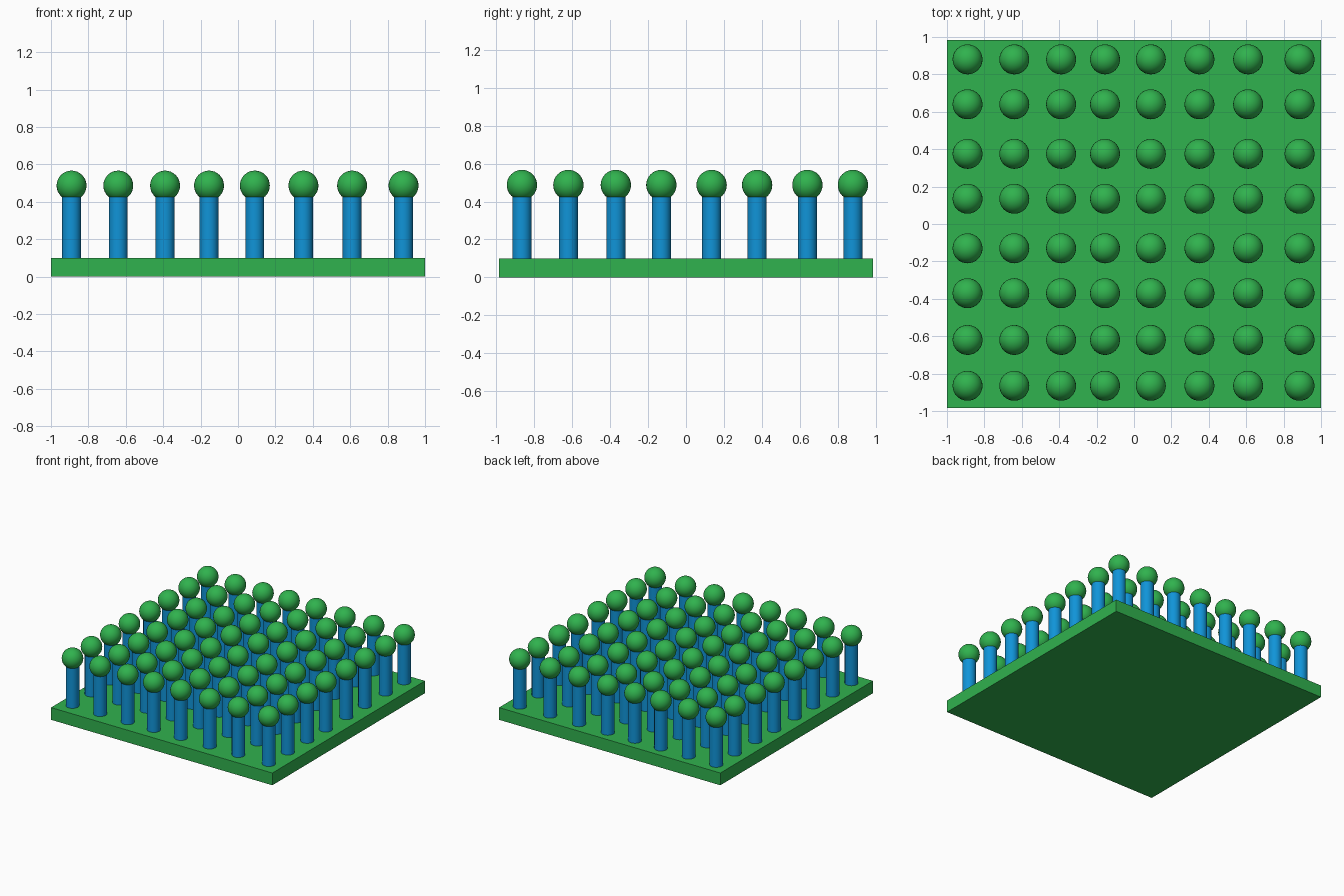
import bpy

if "Cube" in bpy.data.objects:
    bpy.data.objects.remove(bpy.data.objects["Cube"])


def srgb(r, g, b):
    lin = lambda c: c / 12.92 if c <= 0.04045 else ((c + 0.055) / 1.055) ** 2.4
    return (lin(r / 255), lin(g / 255), lin(b / 255), 1.0)


def material(name, color):
    m = bpy.data.materials.new(name)
    m.diffuse_color = color
    m.use_nodes = True
    m.node_tree.nodes["Principled BSDF"].inputs["Base Color"].default_value = m.diffuse_color
    return m


green = material("green", srgb(48, 178, 78))
blue = material("blue", srgb(16, 148, 216))


def finish(name, mat, smooth=False):
    ob = bpy.context.object
    ob.name = name
    ob.data.materials.append(mat)
    if smooth:
        bpy.ops.object.shade_smooth_by_angle()
    return ob


# Slightly uneven grid of pegs
XS = (-0.89, -0.64, -0.39, -0.155, 0.09, 0.35, 0.61, 0.885)
YS = (-0.865, -0.62, -0.37, -0.13, 0.135, 0.375, 0.64, 0.88)
BASE_TOP = 0.10
BALL_Z, BALL_R = 0.487, 0.08
POST_R, POST_TOP = 0.05, 0.44

# Base board
bpy.ops.mesh.primitive_cube_add(size=1, location=(0, 0, BASE_TOP / 2))
board = bpy.context.object
board.scale = (2.0, 1.97, BASE_TOP)
bpy.ops.object.transform_apply(location=False, rotation=False, scale=True)
finish("base_board", green)

# First post and ball, copied to every grid position
post_h = POST_TOP - BASE_TOP
bpy.ops.mesh.primitive_cylinder_add(vertices=32, radius=POST_R, depth=post_h,
                                    location=(XS[0], YS[0], BASE_TOP + post_h / 2))
post = finish("post", blue, True)
bpy.ops.mesh.primitive_uv_sphere_add(segments=32, ring_count=16, radius=BALL_R,
                                     location=(XS[0], YS[0], BALL_Z))
ball = finish("ball", green, True)

for x in XS:
    for y in YS:
        if (x, y) == (XS[0], YS[0]):
            continue
        for part in (post, ball):
            copy = part.copy()
            copy.location = (x, y, part.location.z)
            bpy.context.collection.objects.link(copy)
